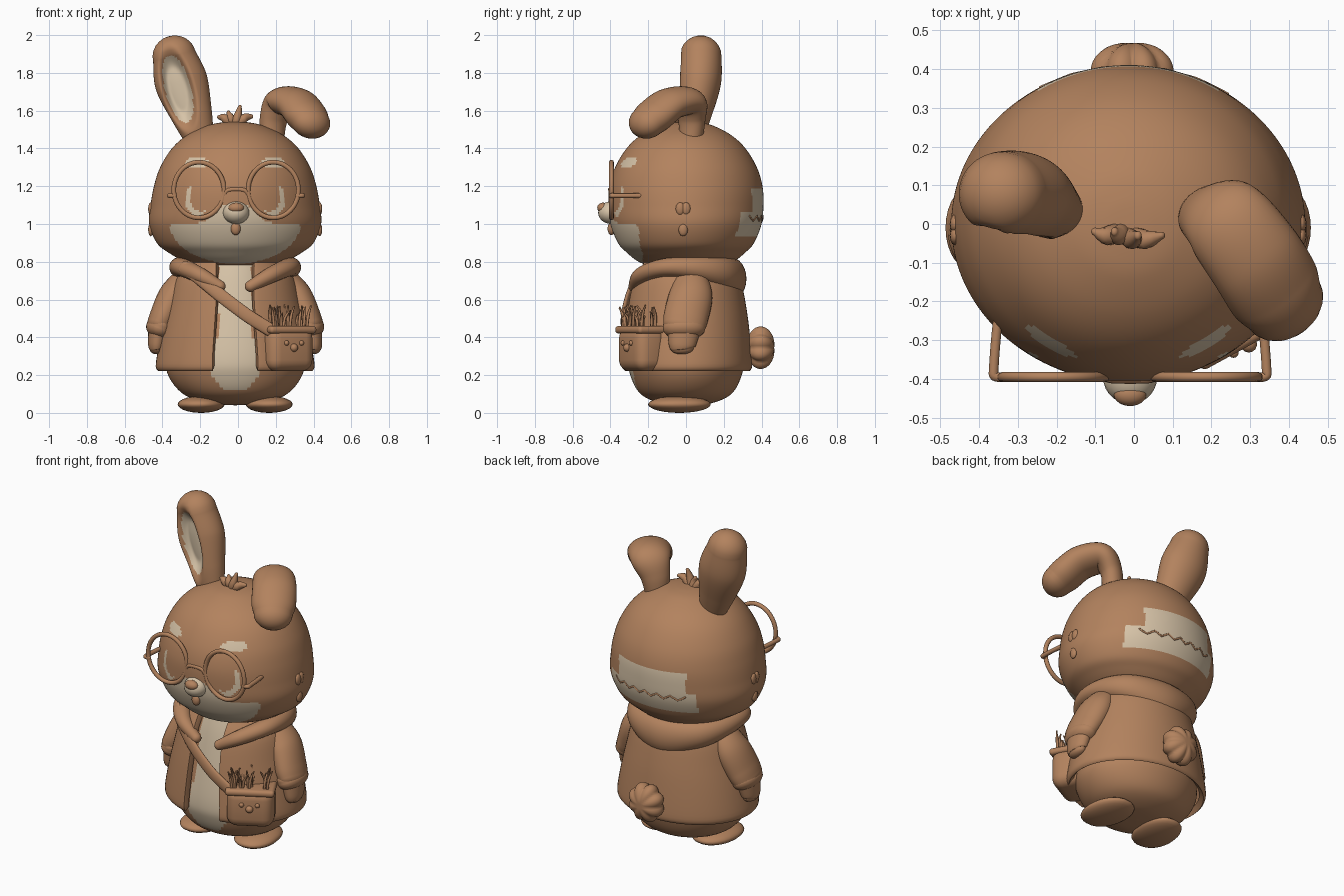
import bpy, bmesh, math, random
from mathutils import Vector, Euler

if "Cube" in bpy.data.objects:
    bpy.data.objects.remove(bpy.data.objects["Cube"])

random.seed(4)
CX = -0.015  # the figure leans slightly off the middle


def material(name, rgb):
    m = bpy.data.materials.new(name)
    m.diffuse_color = (*rgb, 1)
    m.use_nodes = True
    m.node_tree.nodes["Principled BSDF"].inputs["Base Color"].default_value = m.diffuse_color
    return m


BROWN = material("warm brown", (0.45, 0.225, 0.112))
CREAM = material("cream", (0.68, 0.55, 0.39))


def finish(name, bm, mat=BROWN, rule=None):
    bmesh.ops.remove_doubles(bm, verts=bm.verts, dist=1e-5)
    bmesh.ops.recalc_face_normals(bm, faces=bm.faces)
    me = bpy.data.meshes.new(name)
    me.materials.append(mat)
    if rule:
        me.materials.append(CREAM)
    for f in bm.faces:
        f.smooth = True
        if rule and rule(f.calc_center_median()):
            f.material_index = 1
    bm.to_mesh(me)
    bm.free()
    ob = bpy.data.objects.new(name, me)
    bpy.context.collection.objects.link(ob)
    return ob


def spline(pts, n):
    """Smooth curve through tuples of any length, n samples per span."""
    p = [pts[0]] + list(pts) + [pts[-1]]
    out = []
    for i in range(1, len(p) - 2):
        for k in range(n):
            t = k / n
            out.append([0.5 * (2 * b + (c - a) * t + (2 * a - 5 * b + 4 * c - d) * t * t
                               + (3 * b - a - 3 * c + d) * t ** 3)
                        for a, b, c, d in zip(*p[i - 1:i + 3])])
    return out + [list(pts[-1])]


def grid(bm, rings, closed=True):
    vs = [[bm.verts.new(v) for v in r] for r in rings]
    n = len(vs[0])
    for a, b in zip(vs, vs[1:]):
        for j in range(n if closed else n - 1):
            k = (j + 1) % n
            bm.faces.new((a[j], a[k], b[k], b[j]))
    return vs


def lathe(name, table, seg, n, rule=None, opening=None, cx=CX):
    """Elliptical rings (z, rx, ry), optionally open at the front."""
    rings = []
    for z, rx, ry in spline(table, n):
        rx, ry = max(rx, 1e-7), max(ry, 1e-7)
        a0 = math.asin(min(0.9, opening(z) / rx)) if opening else 0
        count = seg + 1 if opening else seg
        angs = [a0 + (2 * math.pi - 2 * a0) * j / seg for j in range(count)]
        rings.append([(cx + rx * math.sin(a), -ry * math.cos(a), z) for a in angs])
    bm = bmesh.new()
    grid(bm, rings, not opening)
    return finish(name, bm, BROWN, rule)


def sweep(name, pts, side, n=6, seg=20, cap=0.8, rule=None, edit=None):
    """Rounded tube through (x, y, z, half width along side, half depth)."""
    s = spline(pts, n)
    rows = []
    for i, p in enumerate(s):
        t = (Vector(s[min(i + 1, len(s) - 1)][:3]) - Vector(s[max(i - 1, 0)][:3])).normalized()
        rows.append((Vector(p[:3]), t, p[3], p[4]))

    def caps(row, sign):
        c, t, w, d = row
        r = (w + d) / 2 * cap * 1.2
        angs = [math.pi / 2 * k / 6 for k in range(1, 7)]
        return [(c + t * sign * r * math.sin(a), t, w * math.cos(a), d * math.cos(a)) for a in angs]
    rows = caps(rows[0], -1)[::-1] + rows + caps(rows[-1], 1)
    rings = []
    for c, t, w, d in rows:
        u = Vector(side)
        u = (u - t * u.dot(t)).normalized()
        v = t.cross(u)
        rings.append([c + u * w * math.cos(2 * math.pi * j / seg) + v * d * math.sin(2 * math.pi * j / seg)
                      for j in range(seg)])
    bm = bmesh.new()
    grid(bm, rings)
    if edit:
        for v in bm.verts:
            edit(v)
    return finish(name, bm, BROWN, rule)


def ball(name, c, r, mat=BROWN, rot=(0, 0, 0), seg=28, rule=None, shape=None):
    bm = bmesh.new()
    bmesh.ops.create_uvsphere(bm, u_segments=seg, v_segments=seg // 2, radius=1)
    e = Euler(rot)
    for v in bm.verts:
        k = shape(v.co) if shape else 1
        q = Vector([a * b * k for a, b in zip(v.co, r)])
        q.rotate(e)
        v.co = q + Vector(c)
    return finish(name, bm, mat, rule)


def inside(x, z, cx, cz, rx, rz):
    return ((x - cx) / rx) ** 2 + ((z - cz) / rz) ** 2 < 1


# Head with cream muzzle area, eye crescents, brows and back patch
HEAD = [(0.75, 0, 0), (0.765, 0.15, 0.15), (0.80, 0.265, 0.25), (0.85, 0.355, 0.315), (0.90, 0.415, 0.36),
        (1.0, 0.455, 0.40), (1.1, 0.448, 0.41), (1.2, 0.43, 0.405), (1.3, 0.397, 0.375), (1.4, 0.335, 0.315),
        (1.47, 0.255, 0.24), (1.52, 0.15, 0.145), (1.538, 0.07, 0.07), (1.542, 0, 0)]


def head_y(x, z):
    for (z0, a0, b0), (z1, a1, b1) in zip(HEAD, HEAD[1:]):
        if z0 <= z <= z1:
            t = (z - z0) / (z1 - z0)
            rx, ry = a0 + (a1 - a0) * t, b0 + (b1 - b0) * t
            return ry * math.sqrt(max(0, 1 - ((x - CX) / rx) ** 2))
    return 0


def head_cream(c):
    x, z = c.x - CX, c.z
    if c.y > 0:
        return (abs(x) < 0.23 and 1.04 < z < 1.19) or (-0.28 < x < 0.32 and 0.94 < z < 1.06)
    ax = abs(x)
    if inside(ax, z, 0, 1.0, 0.345, 0.21) and z < 1.005 + 0.10 * math.exp(-(x / 0.13) ** 4):
        return True
    crescent = inside(ax, z, 0.2, 1.13, 0.065, 0.09) and not inside(ax, z, 0.18, 1.155, 0.06, 0.09)
    return crescent or inside(ax, z, 0.2, 1.325, 0.065, 0.028)


lathe("head", HEAD, 200, 8, head_cream)
zig = [(x := -0.24 + 0.04 * i, z := 1.03 + 0.012 * (-1) ** i) for i in range(13)]
sweep("back_zigzag", [(x, head_y(x, z) + 0.001, z, 0.006, 0.006) for x, z in zig], (0, 1, 0), 2, 8)
ball("muzzle", (-0.01, -0.395, 1.06), (0.07, 0.07, 0.06), CREAM)
ball("nose", (-0.01, -0.44, 1.085), (0.042, 0.03, 0.028))
ball("mouth", (-0.012, -0.395, 0.975), (0.026, 0.02, 0.034))
for s in (-1, 1):
    for y, z in ((-0.03, 1.08), (0.0, 1.08), (-0.015, 0.97)):
        ball("cheek_fur", (CX + s * 0.447, y, z), (0.014, 0.025, 0.035), seg=12)

# Tuft of hair
for i, (x, y, z) in enumerate([(-0.10, -0.02, 1.565), (-0.05, -0.02, 1.59), (0.01, -0.03, 1.62), (0.07, -0.03, 1.57)]):
    sweep("hair_tuft", [(-0.02 + x * 0.2, y, 1.52, 0.022, 0.025), (x * 0.6 - 0.01, y - 0.01, 1.56, 0.024, 0.025),
                        (x, y, z, 0.01, 0.012)], (1, 0, 0.2), 4, 12)


# Upright ear with hollow cream inside
def ear_radius(c):
    dx, dz = c.x + 0.318, c.z - 1.715
    a, b = dx * 0.965 + dz * 0.26, dz * 0.965 - dx * 0.26
    return math.hypot(a / 0.068, b / 0.185)


def hollow(v):
    if v.co.y < 0.06:
        t = min(1, max(0, (1.35 - ear_radius(v.co)) / 0.75))
        v.co.y += 0.075 * t * t * (3 - 2 * t)


sweep("upright_ear", [(-0.2, 0.03, 1.44, 0.075, 0.06), (-0.245, 0.045, 1.58, 0.11, 0.09),
                      (-0.30, 0.07, 1.75, 0.14, 0.115), (-0.338, 0.078, 1.89, 0.115, 0.11)],
      (1, 0, 0), 20, 72, rule=lambda c: ear_radius(c) < 1 and c.y < 0.09, edit=hollow)

# Folded ear
sweep("folded_ear", [(0.18, 0.025, 1.44, 0.065, 0.06), (0.19, 0.03, 1.56, 0.085, 0.062),
                     (0.235, 0.01, 1.645, 0.115, 0.075), (0.31, -0.085, 1.635, 0.125, 0.085),
                     (0.36, -0.165, 1.575, 0.125, 0.09), (0.385, -0.205, 1.54, 0.11, 0.085)],
      (0.74, 0.67, 0), 10, 36)

# Round glasses
for s in (-1, 1):
    ring = [2 * math.pi * k / 24 for k in range(25)]
    sweep("glasses_rim", [(-0.01 + s * 0.197 + 0.133 * math.cos(a), -0.395, 1.18 + 0.147 * math.sin(a), 0.013, 0.013)
                          for a in ring], (0, 1, 0), 3, 10)
    sweep("glasses_temple", [(-0.01 + s * x, y, 1.15, 0.013, 0.013) for x, y in
                             ((0.325, -0.395), (0.35, -0.393), (0.352, -0.37), (0.345, -0.28), (0.335, -0.2))],
          (0, 0, 1), 4, 10)
sweep("glasses_bridge", [(-0.075, -0.395, 1.15, 0.012, 0.012), (-0.05, -0.4, 1.18, 0.012, 0.012),
                         (0.03, -0.4, 1.18, 0.012, 0.012), (0.055, -0.395, 1.15, 0.012, 0.012)], (0, 1, 0), 5, 10)


# Body with cream belly
def belly(c):
    if c.y > 0 or c.z < 0.12:
        return False
    z = c.z
    half = min(0.125, 0.06 + (z - 0.12) * 0.9) if z < 0.25 else max(0.085, 0.125 - (z - 0.25) * 0.2)
    return abs(c.x - CX) < half


lathe("body", [(0.04, 0, 0), (0.05, 0.14, 0.13), (0.10, 0.275, 0.24), (0.2, 0.355, 0.295), (0.3, 0.36, 0.305),
               (0.5, 0.31, 0.275), (0.7, 0.25, 0.235), (0.82, 0.2, 0.2)], 120, 8, belly)

# Open jacket
jacket = lathe("jacket", [(0.235, 0.395, 0.325), (0.26, 0.403, 0.333), (0.4, 0.378, 0.322), (0.55, 0.342, 0.303),
                          (0.7, 0.30, 0.272), (0.79, 0.235, 0.225)], 64, 5,
               opening=lambda z: 0.115 if z < 0.3 else 0.095 if z > 0.6 else 0.115 - (z - 0.3) * 0.067)
sol = jacket.modifiers.new("thickness", 'SOLIDIFY')
sol.thickness = 0.035
sol.offset = 0
bev = jacket.modifiers.new("soft_hem", 'BEVEL')
bev.width, bev.segments = 0.012, 3

# Hood collar around the neck
half = [(0.08, -0.275, 0.67, 0.03, 0.03), (0.19, -0.235, 0.73, 0.042, 0.045), (0.28, -0.11, 0.77, 0.048, 0.055),
        (0.285, 0.06, 0.765, 0.06, 0.055), (0.19, 0.19, 0.74, 0.085, 0.07)]
hood = half + [(0, 0.245, 0.71, 0.11, 0.075)] + [(-p[0], *p[1:]) for p in half[::-1]]
sweep("hood", [(p[0] + CX, *p[1:]) for p in hood], (0, 0, 1), 8, 24)

# Arms, cuffs and paws; feet
for s in (-1, 1):
    def limb(name, pts):
        sweep(name, [(CX + s * p[0], *p[1:]) for p in pts], (1, 0, 0), 8, 28, cap=0.5)
    limb("sleeve", [(0.255, 0.025, 0.71, 0.07, 0.09), (0.32, 0.025, 0.62, 0.085, 0.115),
                    (0.375, 0.0, 0.51, 0.078, 0.118), (0.40, -0.01, 0.46, 0.07, 0.112)])
    limb("cuff", [(0.392, -0.01, 0.465, 0.072, 0.112), (0.4, -0.01, 0.445, 0.074, 0.112)])
    limb("paw", [(0.405, -0.012, 0.44, 0.055, 0.088), (0.415, -0.02, 0.36, 0.046, 0.072),
                 (0.415, -0.02, 0.34, 0.038, 0.06)])
    ball("foot", (CX + s * 0.18, -0.035, 0.045), (0.122, 0.165, 0.045), rot=(0, 0, s * 0.12),
         shape=lambda c: 1 + 0.08 * (1 - abs(c.z)) * abs(c.x * c.y))

# Lobed tail
ball("tail", (-0.005, 0.395, 0.345), (0.1, 0.075, 0.105), seg=64,
     shape=lambda c: 0.96 + 0.17 * abs(math.sin(4 * math.atan2(c.z, c.x))) * math.hypot(c.x, c.z))

# Satchel with strap, pocket rim and little snout
sweep("strap", [(-0.29, -0.19, 0.775, 0.035, 0.013), (-0.20, -0.26, 0.71, 0.035, 0.014),
                (-0.09, -0.305, 0.62, 0.035, 0.014), (0.05, -0.33, 0.515, 0.035, 0.014),
                (0.17, -0.33, 0.44, 0.035, 0.014)], (0.6, 0, 0.8), 8, 16)
TURN = 0.5
C = Vector((0.255, -0.235, 0.34))


def on_bag(x, y, z):
    q = Vector((x, y, z))
    q.rotate(Euler((0, 0, TURN)))
    return q + C


def bag_box(name, size, offset, width):
    bm = bmesh.new()
    bmesh.ops.create_cube(bm, size=1)
    bmesh.ops.scale(bm, vec=size, verts=bm.verts)
    bmesh.ops.bevel(bm, geom=bm.edges[:], offset=width, segments=5, profile=0.5, affect='EDGES')
    for v in bm.verts:
        v.co = on_bag(*(v.co + Vector(offset)))
    finish(name, bm)


bag_box("satchel", (0.27, 0.175, 0.235), (0, 0, -0.002), 0.06)
bag_box("satchel_rim", (0.28, 0.18, 0.04), (0, 0, 0.10), 0.018)
for x, z, r in ((-0.045, 0.03, 0.014), (0.045, 0.03, 0.014), (0, 0.005, 0.022)):
    ball("satchel_face", on_bag(x, -0.086, z), (r, r, r), seg=14)

# Grass in the satchel
for i in range(38):
    x, y = random.uniform(-0.105, 0.105), random.uniform(-0.06, 0.05)
    lean, h = random.uniform(-0.03, 0.03), random.uniform(0.06, 0.11)
    pts = [(x, y, 0.10), (x + lean * 0.3, y, 0.12 + h * 0.5), (x + lean, y + random.uniform(-0.025, 0.02), 0.12 + h)]
    sweep("grass_blade", [(*on_bag(*p), r, r) for p, r in zip(pts, (0.007, 0.008, 0.004))], (1, 0, 0), 3, 8)
